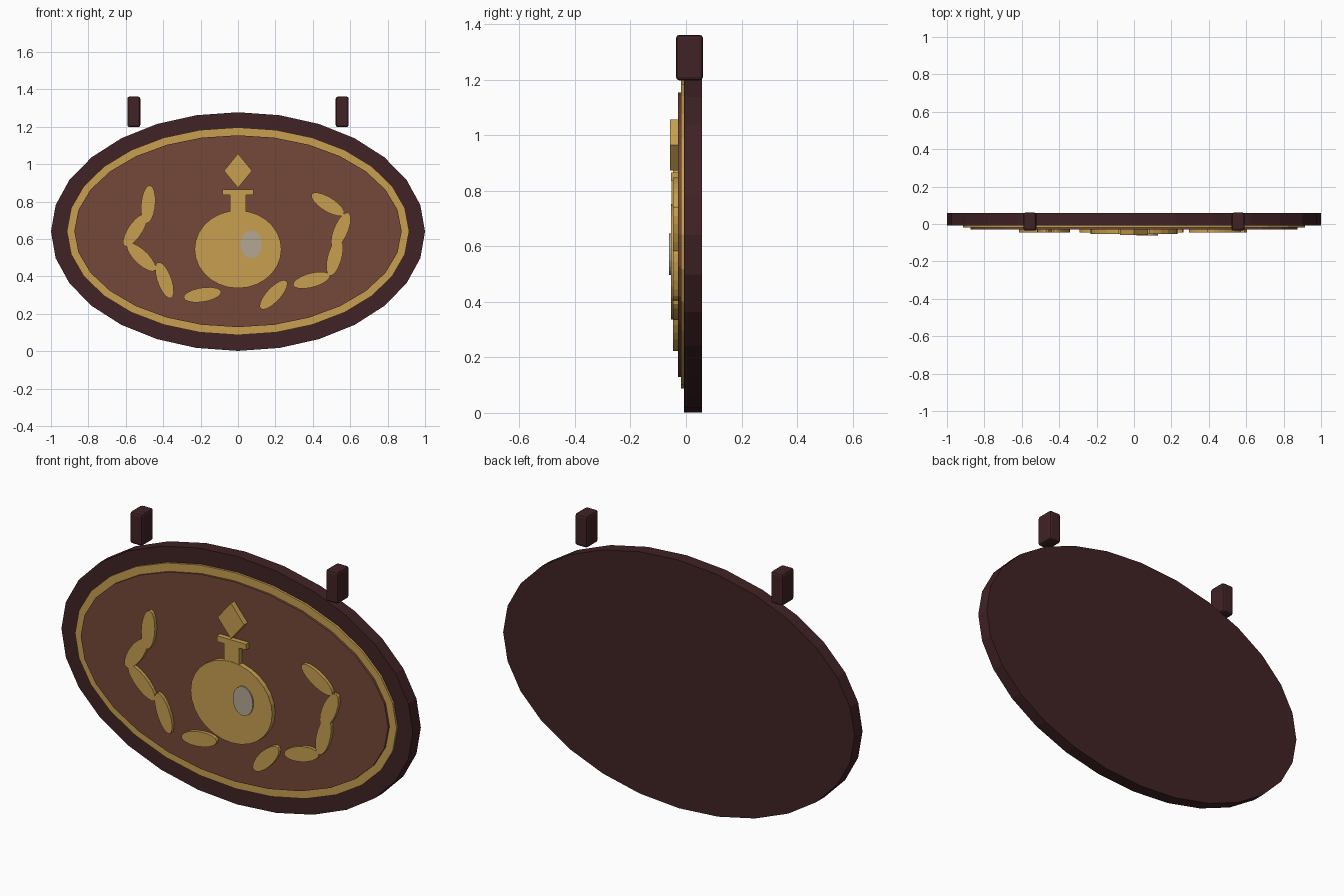
import bpy, bmesh, math

if "Cube" in bpy.data.objects:
    bpy.data.objects.remove(bpy.data.objects["Cube"])

def material(name, rgb):
    m = bpy.data.materials.new(name)
    m.diffuse_color = (*rgb, 1)
    m.use_nodes = True
    m.node_tree.nodes["Principled BSDF"].inputs["Base Color"].default_value = m.diffuse_color
    return m

DARK = material("dark wood", (0.052, 0.016, 0.018))
BROWN = material("brown panel", (0.175, 0.065, 0.040))
GOLD = material("gold", (0.58, 0.35, 0.08))
GREY = material("grey gem", (0.45, 0.39, 0.29))
CZ = 0.64

def plate(name, pts, y0, y1, mat):
    """Extrude an x-z outline from y0 (front) to y1 (back)."""
    bm = bmesh.new()
    face = bm.faces.new([bm.verts.new((x, y0, z)) for x, z in pts])
    ext = bmesh.ops.extrude_face_region(bm, geom=[face])
    verts = [v for v in ext["geom"] if isinstance(v, bmesh.types.BMVert)]
    bmesh.ops.translate(bm, verts=verts, vec=(0, y1 - y0, 0))
    bmesh.ops.recalc_face_normals(bm, faces=bm.faces)
    me = bpy.data.meshes.new(name)
    bm.to_mesh(me)
    bm.free()
    me.materials.append(mat)
    ob = bpy.data.objects.new(name, me)
    bpy.context.collection.objects.link(ob)
    return ob

def oval(cx, cz, rx, rz, sides, angle=0):
    c, s = math.cos(math.radians(angle)), math.sin(math.radians(angle))
    pts = []
    for i in range(sides):
        t = 2 * math.pi * i / sides
        u, v = rx * math.cos(t), rz * math.sin(t)
        pts.append((cx + u * c - v * s, cz + u * s + v * c))
    return pts

def rect(x, z0, z1):
    return [(-x, z0), (x, z0), (x, z1), (-x, z1)]

# Layered oval board
plate("sign_board", oval(0, CZ, 1.0, 0.638, 28), -0.007, 0.058, DARK)
plate("gold_trim", oval(0, CZ + 0.002, 0.915, 0.555, 28), -0.018, 0.0, GOLD)
plate("inner_panel", oval(0, CZ + 0.002, 0.875, 0.513, 28), -0.029, -0.01, BROWN)

# Bottle emblem with stopper and gem
plate("bottle_body", oval(0, 0.545, 0.232, 0.208, 28), -0.054, -0.02, GOLD)
plate("bottle_neck", rect(0.043, 0.72, 0.845), -0.052, -0.02, GOLD)
plate("bottle_lip", rect(0.083, 0.836, 0.866), -0.054, -0.02, GOLD)
plate("stopper", oval(0, 0.965, 0.075, 0.092, 4), -0.058, -0.02, GOLD)
plate("gem", oval(0.07, 0.572, 0.057, 0.075, 20), -0.061, -0.05, GREY)

# Leaf sprays: mirrored centres, own tilt on each side (x, z, left, right)
leaves = [(0.48, 0.786, 85, 148), (0.55, 0.647, 56, 67), (0.517, 0.503, 136, 75),
          (0.393, 0.38, 110, 15), (0.19, 0.302, 9, 47)]
for i, (x, z, left, right) in enumerate(leaves):
    for side, sx, ang in (("left", -1, left), ("right", 1, right)):
        plate(f"leaf_{side}_{i + 1}", oval(sx * x, z, 0.102, 0.038, 18, ang),
              -0.046, -0.02, GOLD)

# Hanger blocks above the board
for side, sx in (("left", -1), ("right", 1)):
    pts = [(sx * 0.557 + x, z) for x, z in rect(0.035, 1.198, 1.362)]
    ob = plate(f"hanger_{side}", pts, -0.036, 0.061, DARK)
    bev = ob.modifiers.new("soft edges", "BEVEL")
    bev.width = 0.012
    bev.segments = 2
